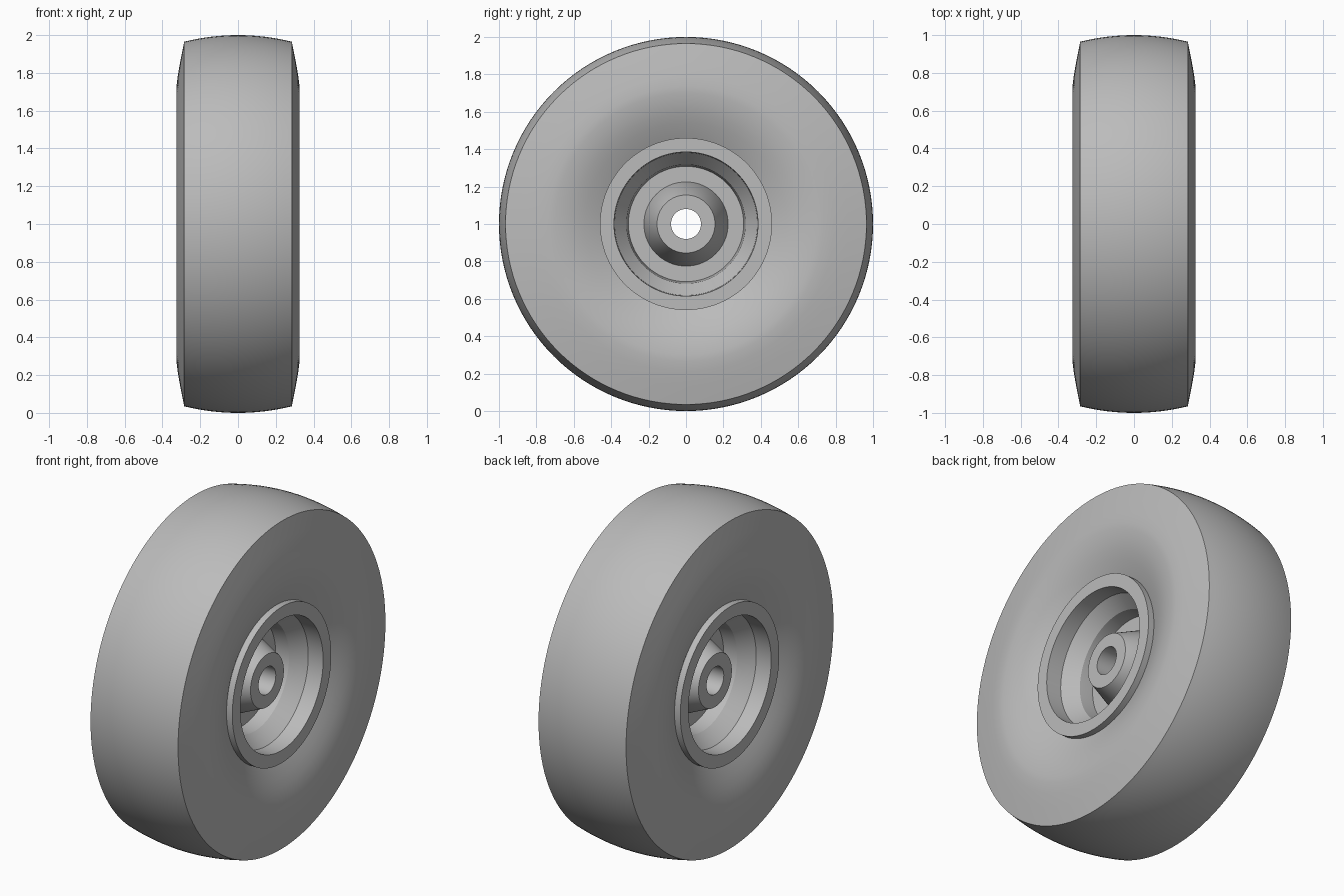
import bpy
import bmesh
from math import radians, tau
from mathutils import Matrix, Vector

cube = bpy.data.objects.get("Cube")
if cube:
    bpy.data.objects.remove(cube, do_unlink=True)

SEGMENTS = 128
AXLE = Vector((0, 0, 1))

grey = bpy.data.materials.new("plain grey")
grey.use_nodes = True
colour = (0.5, 0.5, 0.5, 1)
grey.diffuse_color = colour
grey.node_tree.nodes["Principled BSDF"].inputs["Base Color"].default_value = colour


def mirrored(half):
    """Continue a half profile of (x, radius) points onto the -x side."""
    return half + [(-x, r) for x, r in reversed(half) if x > 0]


def lathe(name, profile):
    """Spin a closed profile of (x, radius) points around the axle."""
    bm = bmesh.new()
    rings = []
    for i in range(SEGMENTS):
        turn = Matrix.Rotation(tau * i / SEGMENTS, 3, 'X')
        rings.append([bm.verts.new(AXLE + turn @ Vector((x, 0, r))) for x, r in profile])
    count = len(profile)
    for i, ring in enumerate(rings):
        after = rings[(i + 1) % SEGMENTS]
        for j in range(count):
            k = (j + 1) % count
            bm.faces.new((ring[j], ring[k], after[k], after[j]))
    bmesh.ops.recalc_face_normals(bm, faces=bm.faces)
    mesh = bpy.data.meshes.new(name)
    bm.to_mesh(mesh)
    bm.free()
    mesh.materials.append(grey)
    obj = bpy.data.objects.new(name, mesh)
    bpy.context.collection.objects.link(obj)
    bpy.ops.object.select_all(action='DESELECT')
    obj.select_set(True)
    bpy.context.view_layer.objects.active = obj
    bpy.ops.object.shade_smooth_by_angle(angle=radians(25))
    return obj


# Tyre: dished sidewall, then a gently crowned tread
sidewall = [(0.245, 0.455), (0.262, 0.49), (0.283, 0.54), (0.302, 0.59),
            (0.316, 0.645), (0.324, 0.70), (0.325, 0.735), (0.318, 0.79), (0.305, 0.865)]
tread = [(x, 1 - 0.035 * (x / 0.285) ** 2)
         for x in (0.285 * (1 - i / 8) for i in range(9))]
lathe("tyre", mirrored(sidewall + tread))

# Rim: raised lip, straight well, cone and deep inner wall
lathe("rim", mirrored([(0.0, 0.46), (0.285, 0.46), (0.285, 0.385), (0.19, 0.382),
                       (0.11, 0.318), (0.03, 0.308), (0.0, 0.308)])[1:])

# Web: flat disc joining the rim to the hub
lathe("web", [(0.03, 0.315), (0.03, 0.2), (-0.03, 0.2), (-0.03, 0.315)])

# Hub: tapered boss on each side with an axle bore
lathe("hub", mirrored([(0.03, 0.225), (0.19, 0.155), (0.19, 0.08)]))
